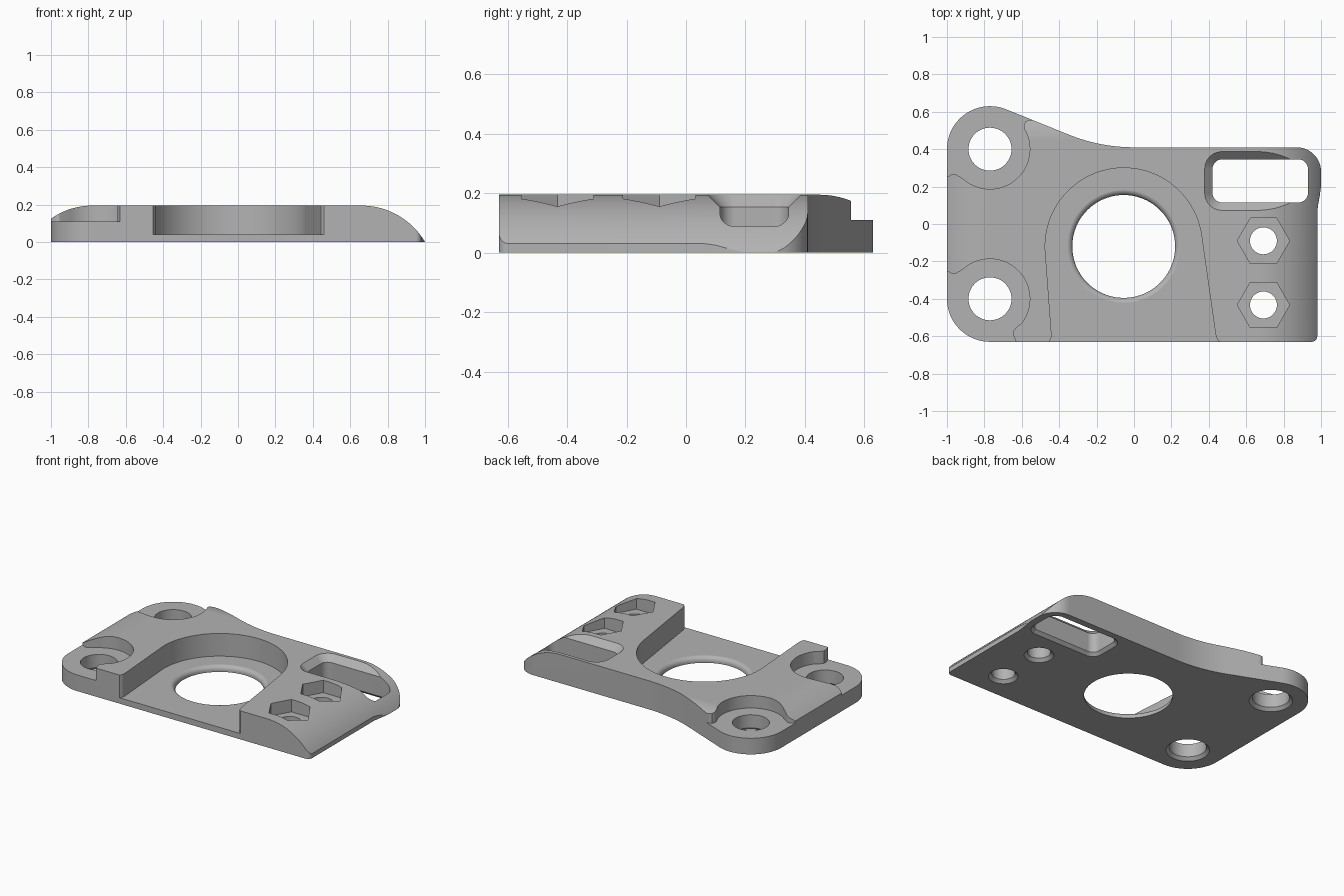
import bpy
import bmesh
from math import cos, sin, radians

TOP = 0.195
if "Cube" in bpy.data.objects:
    bpy.data.objects.remove(bpy.data.objects["Cube"], do_unlink=True)

grey = bpy.data.materials.new("plain_grey")
grey.use_nodes = True
grey.diffuse_color = (0.45, 0.45, 0.45, 1)
grey.node_tree.nodes["Principled BSDF"].inputs["Base Color"].default_value = (0.45, 0.45, 0.45, 1)


def arc(cx, cy, r, a, b, n=12):
    angles = [radians(a + (b - a) * i / n) for i in range(n + 1)]
    return [(cx + r * cos(t), cy + r * sin(t)) for t in angles]


def circle(cx, cy, r, n=64):
    return arc(cx, cy, r, 0, 360, n)[:-1]


def round_rect(x0, x1, y0, y1, r):
    return (arc(x1 - r, y1 - r, r, 0, 90) + arc(x0 + r, y1 - r, r, 90, 180)
            + arc(x0 + r, y0 + r, r, 180, 270) + arc(x1 - r, y0 + r, r, 270, 360))


def loft(name, rings, axis="z"):
    """Closed solid through matching outlines, stacked along one axis."""
    place = {"z": lambda u, v, d: (u, v, d),
             "y": lambda u, v, d: (u, d, v),
             "x": lambda u, v, d: (d, u, v)}[axis]
    bm = bmesh.new()
    loops = [[bm.verts.new(place(u, v, d)) for u, v in pts] for pts, d in rings]
    bm.faces.new(loops[0])
    bm.faces.new(loops[-1])
    n = len(loops[0])
    for low, high in zip(loops, loops[1:]):
        for i in range(n):
            j = (i + 1) % n
            bm.faces.new((low[i], low[j], high[j], high[i]))
    bmesh.ops.recalc_face_normals(bm, faces=bm.faces)
    mesh = bpy.data.meshes.new(name)
    bm.to_mesh(mesh)
    bm.free()
    mesh.materials.append(grey)
    obj = bpy.data.objects.new(name, mesh)
    bpy.context.collection.objects.link(obj)
    return obj


def carve(body, cutter, operation="DIFFERENCE"):
    cutter.hide_render = True
    bpy.context.view_layer.objects.active = body
    mod = body.modifiers.new("cut", "BOOLEAN")
    mod.operation = operation
    mod.solver = "EXACT"
    mod.object = cutter
    bpy.ops.object.modifier_apply(modifier=mod.name)
    bpy.data.objects.remove(cutter, do_unlink=True)


# Plate outline, counter-clockwise from the front left corner
outline = arc(-0.77, -0.4, 0.23, 180, 270, 16)
outline += arc(0.95, -0.6, 0.03, 270, 360, 6)
outline += [(0.98, 0.06), (0.984, 0.1), (0.993, 0.15), (1, 0.2)]
outline += arc(0.87, 0.28, 0.13, 0, 90, 16)
outline += arc(0, 1.34, 0.93, 270, 248)
outline += arc(-0.77, 0.4, 0.23, 68, 180, 20)
plate = loft("mounting_plate", [(outline, 0), (outline, 0.4)])

# Side profile: long rounded nose on one end, shallow rounding on the other
profile = [(-1.2, -0.1)] + arc(0.66, TOP - 0.394, 0.394, 8, 90, 28)
profile += arc(-0.78, TOP - 0.38, 0.38, 90, 130, 12) + [(-1.2, 0.05)]
carve(plate, loft("nose_profile", [(profile, -1), (profile, 1)], "y"), "INTERSECT")

# Rounding of the back edge
back = [(-1, -0.1), (0.66, -0.1)] + arc(0.45, TOP - 0.28, 0.28, 35, 90) + [(-1, TOP + 0.0001)]
back[-2] = (0.45, TOP + 0.0001)
carve(plate, loft("back_profile", [(back, -1.3), (back, 1.3)], "x"), "INTERSECT")

# Centre pocket, open at the front
pocket = arc(-0.055, -0.12, 0.42, 8, 182, 44)
pocket += [(-0.441, -0.59), (-0.443, -0.612), (-0.455, -0.63), (-0.455, -0.8),
           (0.46, -0.8), (0.46, -0.63), (0.445, -0.618), (0.436, -0.59)]
carve(plate, loft("pocket_cutter", [(pocket, 0.04), (pocket, 0.5)]))

# Large bore with a rounded upper rim
rim = [(0.275, -0.1)]
rim += [(0.305 - 0.03 * cos(radians(a)), 0.01 + 0.03 * sin(radians(a))) for a in range(0, 76, 15)]
rim += [(0.305, 0.0405)]
carve(plate, loft("bore_cutter", [(circle(-0.055, -0.12, r, 80), z) for r, z in rim]))

# Corner recesses with rounded horns beside the ear holes
front_recess = [(-1.2, -0.25), (-1, -0.25), (-0.975, -0.266), (-0.955, -0.267), (-0.935, -0.255)]
front_recess += arc(-0.77, -0.4, 0.213, 130, -38, 32)
front_recess += [(-0.625, -0.548), (-0.643, -0.57), (-0.645, -0.595), (-0.63, -0.63), (-0.63, -0.9), (-1.2, -0.9)]
back_recess = [(-1.2, 0.25), (-1, 0.25), (-0.975, 0.266), (-0.955, 0.267), (-0.935, 0.255)]
back_recess += arc(-0.77, 0.4, 0.213, 230, 390, 32)
back_recess += [(-0.588, 0.53), (-0.58, 0.547), (-0.562, 0.556), (-0.535, 0.556), (-0.5, 0.9), (-1.2, 0.9)]
for name, shape in (("front_recess", front_recess), ("back_recess", back_recess)):
    carve(plate, loft(name, [(shape, 0.11), (shape, 0.5)]))


# Through holes with a small chamfer underneath
def drill(x, y, r):
    steps = [(r + 0.03, -0.01), (r, 0.02), (r, 0.5)]
    carve(plate, loft("hole_cutter", [(circle(x, y, s, 48), z) for s, z in steps]))


for y in (-0.4, 0.4):
    drill(-0.77, y, 0.115)

# Hexagonal nut sockets above the two small holes
for y in (-0.433, -0.09):
    drill(0.692, y, 0.072)
    hexagon = circle(0.692, y, 0.14, 6)
    carve(plate, loft("nut_socket", [(hexagon, 0.11), (hexagon, 0.5)]))

# Slot, flared at the top and lightly chamfered underneath
slot = [(round_rect(0.42 - d, 0.93 + d, 0.115 - d, 0.345 + d, 0.05 + d), z)
        for d, z in ((0.03, -0.01), (0, 0.02), (0, 0.153), (0.053, 0.206))]
carve(plate, loft("slot_cutter", slot))

# Smooth the curved walls, keep the machined edges crisp
bpy.ops.object.select_all(action="DESELECT")
plate.select_set(True)
bpy.context.view_layer.objects.active = plate
bpy.ops.object.shade_smooth_by_angle(angle=radians(25))
weighted = plate.modifiers.new("clean_shading", "WEIGHTED_NORMAL")
weighted.keep_sharp = True
